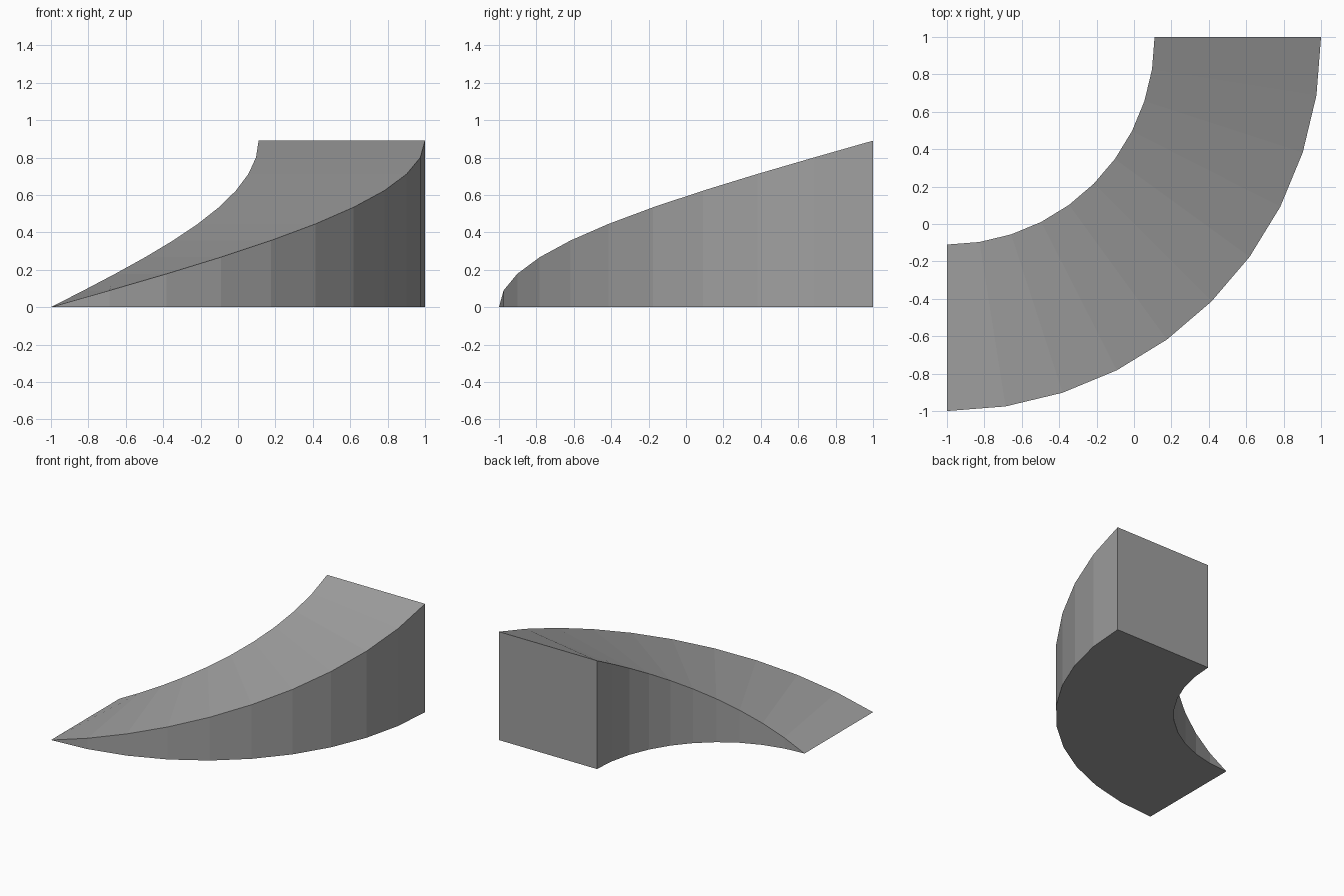
import bpy
import bmesh
from math import sin, cos, radians

cube = bpy.data.objects.get("Cube")
if cube:
    bpy.data.objects.remove(cube, do_unlink=True)

INNER, OUTER, HEIGHT, STEPS = 1.11, 2.0, 0.89, 10

grey = bpy.data.materials.new("plain grey")
grey.use_nodes = True
colour = (0.35, 0.35, 0.35, 1)
grey.diffuse_color = colour
grey.node_tree.nodes["Principled BSDF"].inputs["Base Color"].default_value = colour

bm = bmesh.new()


def section(step):
    """Base and top corners of the ramp: inner base, outer base, outer top, inner top."""
    angle = radians(90 * step / STEPS)
    top = HEIGHT * step / STEPS

    def corner(radius, z):
        return bm.verts.new((-1 + radius * sin(angle), 1 - radius * cos(angle), z))

    a, b = corner(INNER, 0), corner(OUTER, 0)
    # The ramp starts as a knife edge, so base and top share corners there
    if step == 0:
        return a, b, b, a
    return a, b, corner(OUTER, top), corner(INNER, top)


# Quarter-turn ramp, rising steadily from the knife edge to the tall end
sections = [section(i) for i in range(STEPS + 1)]
for s, t in zip(sections, sections[1:]):
    for i in range(4):
        j = (i + 1) % 4
        loop = list(dict.fromkeys((s[i], s[j], t[j], t[i])))
        bm.faces.new(loop)
bm.faces.new(sections[-1])
bmesh.ops.recalc_face_normals(bm, faces=bm.faces)

mesh = bpy.data.meshes.new("curved_ramp")
bm.to_mesh(mesh)
bm.free()
mesh.materials.append(grey)
ramp = bpy.data.objects.new("curved_ramp", mesh)
bpy.context.collection.objects.link(ramp)
